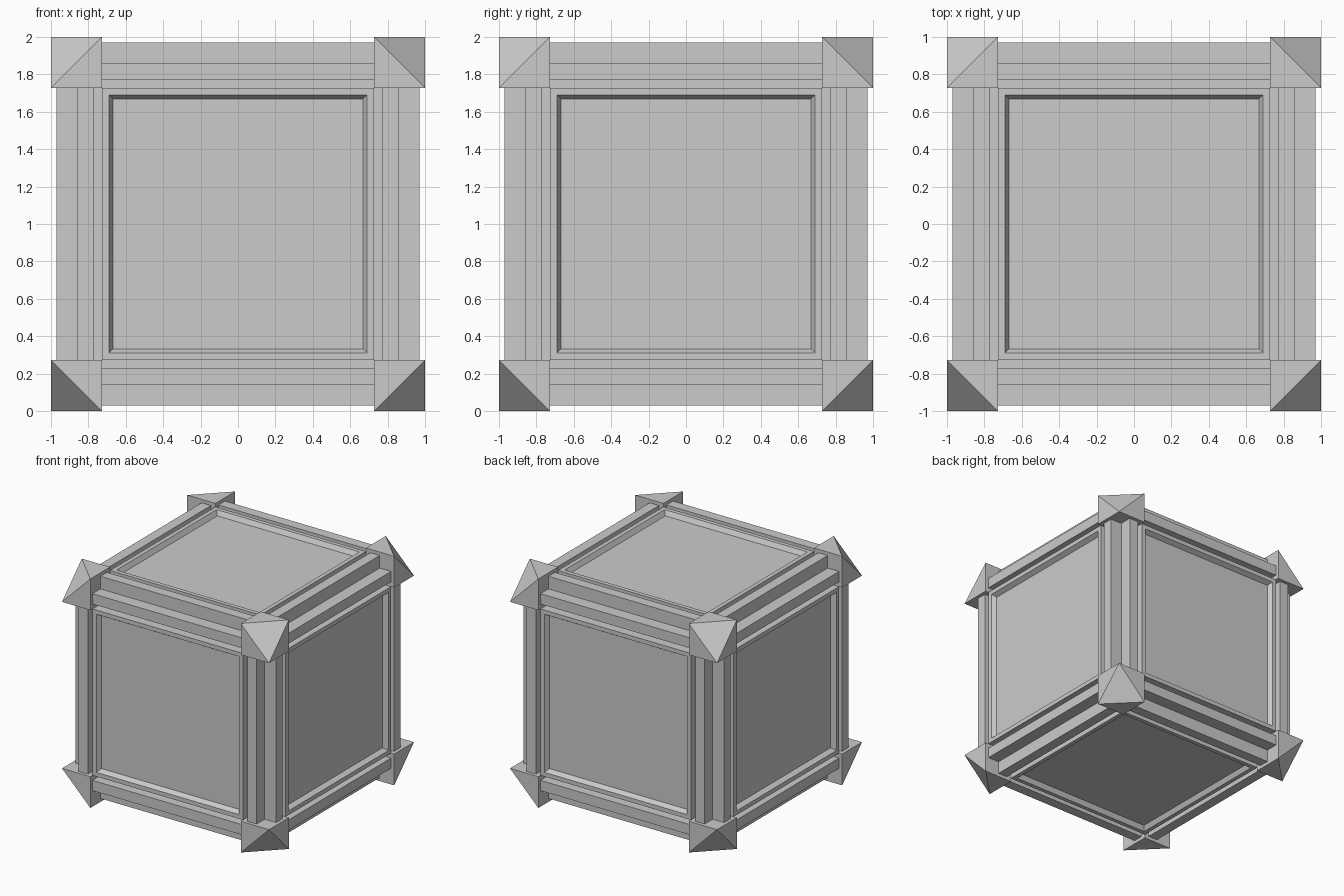
import bpy, bmesh
from math import pi
from mathutils import Matrix, Vector

if "Cube" in bpy.data.objects:
    bpy.data.objects.remove(bpy.data.objects["Cube"])

UP = Matrix.Translation((0, 0, 1))
CORE, CORNER, OUTER = 0.85, 0.727, 0.97


def finish(name, bm):
    bmesh.ops.recalc_face_normals(bm, faces=bm.faces)
    bm.transform(UP)
    mesh = bpy.data.meshes.new(name)
    bm.to_mesh(mesh)
    bm.free()
    ob = bpy.data.objects.new(name, mesh)
    bpy.context.collection.objects.link(ob)
    return ob


def rot(angle, axis):
    return Matrix.Rotation(angle, 4, axis)


# Inner body
bm = bmesh.new()
bmesh.ops.create_cube(bm, size=2 * CORE)
finish("core", bm)

# Six raised panels, each with a bevelled recess
sides = [rot(i * pi / 2, 'X') for i in range(4)] + [rot(s * pi / 2, 'Y') for s in (1, -1)]
for n, m in enumerate(sides):
    bm = bmesh.new()
    rings = []
    for half, z in ((CORNER, CORE - 0.02), (CORNER, OUTER), (0.69, OUTER), (0.667, OUTER - 0.04)):
        rings.append([bm.verts.new((x * half, y * half, z))
                      for x, y in ((-1, -1), (1, -1), (1, 1), (-1, 1))])
    for a, b in zip(rings, rings[1:]):
        for i in range(4):
            j = (i + 1) % 4
            bm.faces.new((a[i], a[j], b[j], b[i]))
    bm.faces.new(rings[0])
    bm.faces.new(rings[-1])
    bm.transform(m)
    finish(f"panel_{n + 1}", bm)

# Twelve edge beams with a notched outer corner
profile = [(0.77, 0.77), (OUTER, 0.77), (OUTER, 0.86), (0.86, 0.86), (0.86, OUTER), (0.77, OUTER)]
axes = [Matrix.Identity(4), rot(pi / 2, 'X'), rot(pi / 2, 'Y')]
for a, axis in enumerate(axes):
    for k in range(4):
        bm = bmesh.new()
        face = bm.faces.new([bm.verts.new((x, y, -CORNER - 0.01)) for x, y in profile])
        ext = bmesh.ops.extrude_face_region(bm, geom=[face], use_keep_orig=True)
        verts = [v for v in ext["geom"] if isinstance(v, bmesh.types.BMVert)]
        bmesh.ops.translate(bm, verts=verts, vec=(0, 0, 2 * CORNER + 0.02))
        bm.transform(axis @ rot(k * pi / 2, 'Z'))
        finish(f"edge_beam_{a * 4 + k + 1}", bm)

# Eight corner caps: cubes with the outermost corner sliced off
for sx in (-1, 1):
    for sy in (-1, 1):
        for sz in (-1, 1):
            d = Vector((sx, sy, sz))
            pts = [Vector((x * sx, y * sy, z * sz))
                   for x in (CORNER, 1) for y in (CORNER, 1) for z in (CORNER, 1)
                   if (x, y, z) != (1, 1, 1)]
            bm = bmesh.new()
            for p in pts:
                bm.verts.new(p)
            bmesh.ops.convex_hull(bm, input=bm.verts)
            bmesh.ops.dissolve_limit(bm, angle_limit=0.01, verts=bm.verts, edges=bm.edges)
            finish(f"corner_cap_{'RL'[sx < 0]}{'BF'[sy < 0]}{'TD'[sz < 0]}", bm)
